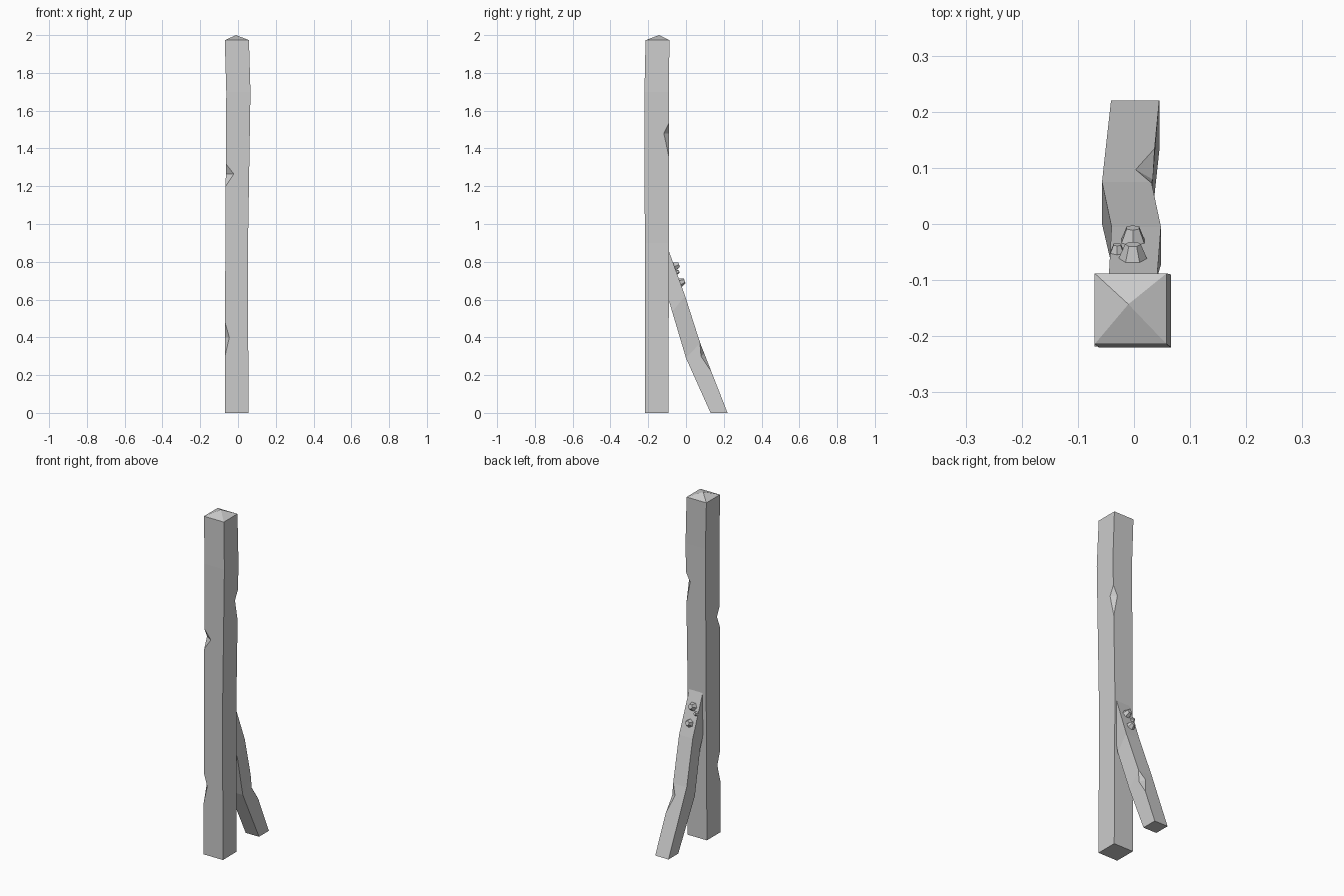
import bpy, bmesh, math
from mathutils import Vector, Matrix

if "Cube" in bpy.data.objects:
    bpy.data.objects.remove(bpy.data.objects["Cube"])


def finish(name, bm):
    bmesh.ops.recalc_face_normals(bm, faces=bm.faces)
    me = bpy.data.meshes.new(name)
    bm.to_mesh(me)
    bm.free()
    ob = bpy.data.objects.new(name, me)
    bpy.context.collection.objects.link(ob)
    return ob


def beam(name, rings, apex=None):
    """Four-sided beam skinned through rings, optionally with a pointed top."""
    bm = bmesh.new()
    loops = [[bm.verts.new(p) for p in r] for r in rings]
    for a, b in zip(loops, loops[1:]):
        for i in range(4):
            j = (i + 1) % 4
            bm.faces.new((a[i], a[j], b[j], b[i]))
    bm.faces.new(loops[0])
    top = loops[-1]
    if apex:
        tip = bm.verts.new(apex)
        for i in range(4):
            bm.faces.new((top[i], top[(i + 1) % 4], tip))
    else:
        bm.faces.new(top)
    return finish(name, bm)


def chip(ob, top, bottom, a, b):
    """Cut a two-faced nick out of an edge; a and b lie on the two sides."""
    top, bottom, a, b = map(Vector, (top, bottom, a, b))
    mid = (a + b) / 2
    pts = [a + (a - b) * 0.5, b + (b - a) * 0.5,
           top + (top - mid) * 0.5, bottom + (bottom - mid) * 0.5]
    bm = bmesh.new()
    v = [bm.verts.new(p) for p in pts]
    for f in ((0, 1, 2), (0, 1, 3), (0, 2, 3), (1, 2, 3)):
        bm.faces.new([v[i] for i in f])
    cutter = finish("chip_cutter", bm)
    cutter.hide_render = True
    mod = ob.modifiers.new("chip", 'BOOLEAN')
    mod.operation = 'DIFFERENCE'
    mod.solver = 'EXACT'
    mod.object = cutter
    bpy.context.view_layer.objects.active = ob
    bpy.ops.object.modifier_apply(modifier=mod.name)
    bpy.data.objects.remove(cutter)


# Upright post with a low pyramid top
post_rings = [[(x0, y0, z), (x1, y0, z), (x1, y1, z), (x0, y1, z)]
              for x0, x1, y0, y1, z in [
                  (-.07, .055, -.218, -.093, 0),
                  (-.067, .053, -.218, -.09, .9),
                  (-.062, .066, -.22, -.09, 1.7),
                  (-.07, .058, -.214, -.088, 1.973)]]
post = beam("post", post_rings, (-.01, -.143, 2.0))
chip(post, (-.065, -.219, 1.32), (-.065, -.219, 1.2), (-.022, -.219, 1.265), (-.065, -.193, 1.265))
chip(post, (-.069, -.218, .48), (-.069, -.218, .3), (-.046, -.218, .4), (-.069, -.19, .4))
chip(post, (.064, -.09, 1.535), (.061, -.09, 1.35), (.063, -.118, 1.48), (.036, -.09, 1.48))

# Crooked brace leaning on the back of the post
brace_rings = [[(x0, *inner), (x1, *inner), (x1, *outer), (x0, *outer)]
               for x0, x1, inner, outer in [
                   (-.041, .045, (.13, 0), (.22, 0)),
                   (-.057, .031, (.0, .29), (.075, .37)),
                   (-.04, .048, (-.073, .535), (-.005, .62)),
                   (-.045, .041, (-.095, .61), (-.095, .868))]]
brace = beam("brace", brace_rings)
chip(brace, (.031, .072, .385), (.037, .135, .217), (.003, .097, .314), (.034, .079, .30))

# Faceted nail heads fixing the brace
normal = Vector((0, .22, .08)).normalized()
for i, (x, y, z, r) in enumerate([(-.002, -.03, .69, .026),
                                  (-.002, -.061, .775, .028),
                                  (-.03, -.05, .745, .015)]):
    bm = bmesh.new()
    bmesh.ops.create_cone(bm, cap_ends=True, segments=6, radius1=r,
                          radius2=r * .5, depth=r * 1.2)
    spin = Matrix.Rotation(i * .5, 4, 'Z')
    turn = normal.to_track_quat('Z', 'Y').to_matrix().to_4x4()
    centre = Vector((x, y, z)) + normal * r * .35
    bm.transform(Matrix.Translation(centre) @ turn @ spin)
    finish("nail_head_%d" % (i + 1), bm)
